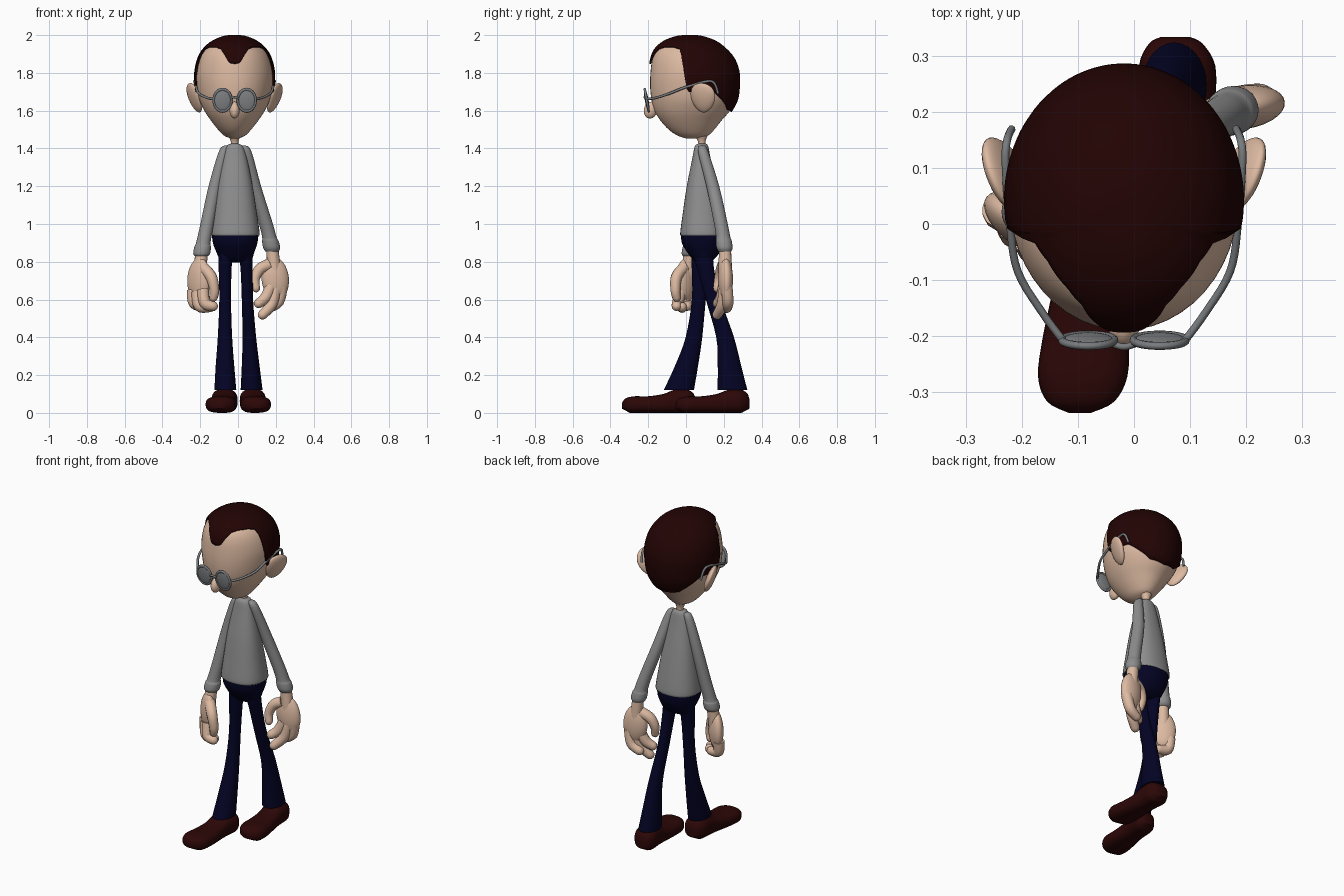
import bpy, bmesh, math
from mathutils import Vector

CX = -0.018  # centre line of the head


def material(name, r, g, b):
    m = bpy.data.materials.new(name)
    m.diffuse_color = (r, g, b, 1)
    return m


SKIN = material("skin", 0.72, 0.49, 0.36)
HAIR = material("dark brown hair", 0.016, 0.001, 0.001)
SWEATER = material("grey knit", 0.27, 0.27, 0.27)
NAVY = material("navy cloth", 0.001, 0.001, 0.018)
LEATHER = material("brown leather", 0.025, 0.002, 0.002)
FRAME = material("grey metal", 0.19, 0.20, 0.21)
LENS = material("grey lens", 0.23, 0.24, 0.25)


def spline(rows, u):
    """Catmull-Rom value at parameter u along a list of tuples."""
    i = min(int(u), len(rows) - 2)
    t = u - i
    p1, p2 = rows[i], rows[i + 1]
    p0, p3 = rows[max(i - 1, 0)], rows[min(i + 2, len(rows) - 1)]
    return [b + 0.5 * t * (c - a + t * (2*a - 5*b + 4*c - d + t * (3*(b - c) + d - a)))
            for a, b, c, d in zip(p0, p1, p2, p3)]


def resample(rows, sub=4):
    n = (len(rows) - 1) * sub
    return [spline(rows, k / sub) for k in range(n + 1)]


def finish(ob, mat):
    ob.data.materials.append(mat)
    for p in ob.data.polygons:
        p.use_smooth = True
    ob.data.set_sharp_from_angle(angle=math.radians(50))
    return ob


def skin_rings(name, rings, mat, caps=(True, True)):
    """Bridge equal rings of points into one surface."""
    bm = bmesh.new()
    vs = [[bm.verts.new(p) for p in r] for r in rings]
    n = len(rings[0])
    for a, b in zip(vs, vs[1:]):
        for i in range(n):
            bm.faces.new((a[i], a[(i + 1) % n], b[(i + 1) % n], b[i]))
    if caps[0]:
        bm.faces.new(vs[0])
    if caps[1]:
        bm.faces.new(vs[-1])
    bmesh.ops.recalc_face_normals(bm, faces=bm.faces)
    me = bpy.data.meshes.new(name)
    bm.to_mesh(me)
    bm.free()
    ob = bpy.data.objects.new(name, me)
    bpy.context.collection.objects.link(ob)
    return finish(ob, mat)


def angles(n):
    return [2 * math.pi * i / n for i in range(n)]


def soft(v, e):
    return math.copysign(abs(v) ** e, v)


def loft(name, rows, mat, n=28, e=1.0):
    """Rows are (z, x, y, rx, ry): a stack of level ellipses, boxier for e below 1."""
    return skin_rings(name, [[(x + rx * soft(math.cos(a), e), y + ry * soft(math.sin(a), e), z)
                              for a in angles(n)] for z, x, y, rx, ry in resample(rows)], mat)


def tube(name, pts, mat, n=14, round_end=False):
    """Points are (x, y, z, radius) along a free path."""
    rows = resample(pts, 5)
    if round_end:
        d = (Vector(rows[-1][:3]) - Vector(rows[-2][:3])).normalized()
        e, r = Vector(rows[-1][:3]), rows[-1][3]
        for a in (30, 60, 85):
            q = e + d * r * math.sin(math.radians(a))
            rows.append([*q, r * math.cos(math.radians(a))])
    rings, normal = [], Vector((0.3, 1, 0.1))
    for k, row in enumerate(rows):
        t = (Vector(rows[min(k + 1, len(rows) - 1)][:3]) - Vector(rows[max(k - 1, 0)][:3])).normalized()
        normal = (normal - t * normal.dot(t)).normalized()
        side = t.cross(normal)
        rings.append([Vector(row[:3]) + row[3] * (normal * math.cos(a) + side * math.sin(a))
                      for a in angles(n)])
    return skin_rings(name, rings, mat)


def ball(name, loc, scale, mat, rot=(0, 0, 0), taper=0):
    bpy.ops.mesh.primitive_uv_sphere_add(segments=28, ring_count=16, location=loc,
                                         rotation=[math.radians(r) for r in rot])
    ob = bpy.context.object
    ob.name, ob.scale = name, scale
    for v in ob.data.vertices:
        v.co.y *= 1 + taper * v.co.z
    return finish(ob, mat)


# Head: rows of height, front y, back y, half width
HEAD = [(1.453, 0.0, 0.06, 0.02), (1.468, -0.045, 0.115, 0.056), (1.5, -0.092, 0.15, 0.088),
        (1.55, -0.137, 0.19, 0.127), (1.6, -0.167, 0.233, 0.16), (1.66, -0.183, 0.265, 0.188),
        (1.73, -0.19, 0.275, 0.201), (1.8, -0.188, 0.274, 0.204), (1.87, -0.179, 0.25, 0.189),
        (1.92, -0.158, 0.208, 0.161), (1.96, -0.112, 0.155, 0.115), (1.985, -0.045, 0.085, 0.055),
        (1.99, 0.02, 0.03, 0.004)]


def head_point(u, a, grow=1.0):
    """Angle a runs from the front (0) round the head."""
    z, yf, yb, hw = spline(HEAD, u)
    y = (yf + yb) / 2 - (yb - yf) / 2 * math.cos(a)
    return (CX + grow * hw * math.sin(a), 0.05 + grow * (y - 0.05), 1.75 + grow * (z - 1.75))


top = len(HEAD) - 1
skin_rings("head", [[head_point(k / 4, a) for a in angles(48)] for k in range(top * 4 + 1)], SKIN)

# Hair: shell from the crown down to a hairline given by angle
LINE = [(0, 1.845), (8, 1.85), (16, 1.89), (26, 1.922), (40, 1.932), (60, 1.932), (72, 1.922),
        (76, 1.88), (79, 1.73), (84, 1.70), (116, 1.70), (130, 1.66), (150, 1.61), (180, 1.598)]


def hairline(a):
    d = math.degrees(a)
    d = min(d, 360 - d)
    for (d0, z0), (d1, z1) in zip(LINE, LINE[1:]):
        if d <= d1 + 1e-6:
            z = z0 + (z1 - z0) * (d - d0) / (d1 - d0)
            break
    lo, hi = 0, top
    for _ in range(30):
        mid = (lo + hi) / 2
        lo, hi = (mid, hi) if spline(HEAD, mid)[0] < z else (lo, mid)
    return lo


cols = [(a, hairline(a)) for a in angles(120)]
hair = skin_rings("hair", [[head_point(u + (top - u) * k / 20, a, 1.03) for a, u in cols]
                           for k in range(21)], HAIR, (False, True))
mod = hair.modifiers.new("thickness", "SOLIDIFY")
mod.thickness, mod.offset = 0.008, 0

# Nose and neck
ball("nose", (CX, -0.187, 1.603), (0.027, 0.036, 0.045), SKIN, (-15, 0, 0))
loft("neck", [(1.39, CX, 0.085, 0.02, 0.02), (1.44, CX, 0.083, 0.021, 0.021),
              (1.49, CX, 0.075, 0.045, 0.05)], SKIN)

# Ears and glasses, both sides
for s, side in ((-1, "left"), (1, "right")):
    ball(side + "_ear", (CX + s * 0.211, 0.09, 1.668), (0.024, 0.068, 0.082), SKIN,
         (-6, s * 19, -s * 22), 0.2)
    lx = CX + s * 0.064
    ball(side + "_lens", (lx, -0.208, 1.655), (0.047, 0.010, 0.06), LENS, (10, 0, 0))
    bpy.ops.mesh.primitive_torus_add(major_radius=0.047, minor_radius=0.007, major_segments=32,
                                     minor_segments=10, location=(lx, -0.208, 1.655),
                                     rotation=(math.radians(100), 0, 0))
    rim = bpy.context.object
    rim.name, rim.scale = side + "_rim", (1, 1.25, 1)
    finish(rim, FRAME)
    tube(side + "_temple", [(CX + s * x, y, z, 0.007) for x, y, z in
         ((0.108, -0.21, 1.662), (0.145, -0.16, 1.668), (0.19, -0.085, 1.692), (0.204, 0, 1.725),
          (0.212, 0.11, 1.755), (0.209, 0.15, 1.745), (0.201, 0.17, 1.69))], FRAME, 8)
tube("bridge", [(CX + x, -0.214 - d, 1.665 + d, 0.006)
                for x, d in ((-0.022, 0), (0, 0.006), (0.022, 0))], FRAME, 8)

# Torso and hips
loft("torso", [(1.425, CX, 0.085, 0.022, 0.022), (1.41, CX, 0.082, 0.045, 0.036),
               (1.35, CX, 0.082, 0.065, 0.048), (1.2, -0.017, 0.083, 0.095, 0.079),
               (1.05, -0.016, 0.086, 0.117, 0.104), (0.95, -0.015, 0.087, 0.13, 0.118),
               (0.94, -0.015, 0.087, 0.124, 0.112)], SWEATER, 36, 0.86)
loft("hips", [(0.955, -0.015, 0.087, 0.124, 0.114), (0.9, -0.015, 0.088, 0.118, 0.11),
              (0.85, -0.014, 0.092, 0.1, 0.086), (0.815, -0.012, 0.093, 0.085, 0.058),
              (0.795, -0.012, 0.09, 0.05, 0.03)], NAVY, 36, 0.88)

# Flared trouser legs
loft("left_leg", [(0.87, -0.064, 0.085, 0.042, 0.06), (0.78, -0.068, 0.078, 0.035, 0.048),
                  (0.6, -0.068, 0.068, 0.031, 0.037), (0.4, -0.069, 0.042, 0.038, 0.044),
                  (0.25, -0.069, 0.003, 0.049, 0.061), (0.12, -0.067, -0.038, 0.058, 0.08)], NAVY)
loft("right_leg", [(0.87, 0.036, 0.09, 0.042, 0.06), (0.78, 0.045, 0.1, 0.033, 0.046),
                   (0.6, 0.05, 0.145, 0.03, 0.04), (0.4, 0.06, 0.207, 0.036, 0.047),
                   (0.25, 0.067, 0.23, 0.047, 0.062), (0.12, 0.072, 0.246, 0.058, 0.079)], NAVY)

# Shoes: rows of distance from heel, half width, height
SHOE = [(0, 0.025, 0.075), (0.012, 0.048, 0.105), (0.05, 0.068, 0.125), (0.11, 0.066, 0.122),
        (0.17, 0.067, 0.1), (0.25, 0.077, 0.088), (0.32, 0.08, 0.088), (0.365, 0.06, 0.078),
        (0.385, 0.02, 0.055)]


def shoe(name, heel, toe):
    rings = []
    for d, w, h in resample(SHOE):
        t, low = d / 0.385, 0.022 * max(0, 1 - min(d, 0.385 - d) / 0.04)
        c = [heel[i] + (toe[i] - heel[i]) * t for i in (0, 1)]
        rings.append([(c[0] + w * soft(math.cos(a), 0.75), c[1],
                       low + (h - low) * (0.5 + 0.5 * soft(math.sin(a), 0.75))) for a in angles(24)])
    skin_rings(name, rings, LEATHER)


shoe("left_shoe", (-0.066, 0.05), (-0.097, -0.338))
shoe("right_shoe", (0.074, 0.335), (0.099, -0.055))

# Sleeves ending in a rolled cuff
loft("left_sleeve", [(1.415, -0.06, 0.083, 0.012, 0.012), (1.385, -0.075, 0.082, 0.026, 0.027),
                     (1.2, -0.122, 0.07, 0.034, 0.034), (1.0, -0.163, 0.045, 0.036, 0.036),
                     (0.9, -0.184, 0.03, 0.038, 0.038), (0.88, -0.187, 0.027, 0.044, 0.044),
                     (0.845, -0.192, 0.022, 0.045, 0.045), (0.83, -0.193, 0.02, 0.036, 0.036)], SWEATER)
loft("right_sleeve", [(1.415, 0.028, 0.088, 0.012, 0.012), (1.385, 0.045, 0.09, 0.026, 0.027),
                      (1.2, 0.088, 0.142, 0.034, 0.034), (1.0, 0.148, 0.185, 0.037, 0.036),
                      (0.93, 0.166, 0.197, 0.038, 0.038), (0.91, 0.171, 0.2, 0.044, 0.042),
                      (0.875, 0.178, 0.204, 0.045, 0.043), (0.855, 0.18, 0.206, 0.036, 0.034)], SWEATER)


def hand(side, wrist, palm, turn, tilt, fingers):
    tube(side + "_wrist", [(*wrist, 0.032), (*palm, 0.038)], SKIN)
    ball(side + "_palm", palm, (0.073, 0.039, 0.115), SKIN, (0, tilt, turn))
    for label, path in zip(("thumb", "index_finger", "middle_finger", "little_finger"), fingers):
        radii = [0.032, 0.030, 0.026, 0.022]
        tube(side + "_" + label, [(*p, r) for p, r in zip(path, radii)], SKIN, 12, True)


# Relaxed hands with curled fingers
hand("left", (-0.192, 0.022, 0.86), (-0.206, 0.004, 0.705), -38, 4,
     [((-0.185, -0.01, 0.77), (-0.142, -0.05, 0.72), (-0.125, -0.056, 0.65), (-0.13, -0.05, 0.61)),
      ((-0.185, -0.025, 0.65), (-0.175, -0.045, 0.58), (-0.132, -0.05, 0.565)),
      ((-0.215, 0.0, 0.64), (-0.205, -0.018, 0.565), (-0.145, -0.022, 0.56)),
      ((-0.24, 0.025, 0.65), (-0.232, 0.015, 0.58), (-0.175, 0.005, 0.565))])
hand("right", (0.18, 0.206, 0.88), (0.197, 0.209, 0.71), 8, -6,
     [((0.165, 0.2, 0.785), (0.115, 0.187, 0.76), (0.09, 0.175, 0.71), (0.095, 0.165, 0.66)),
      ((0.175, 0.2, 0.67), (0.145, 0.187, 0.61), (0.11, 0.167, 0.58)),
      ((0.2, 0.205, 0.66), (0.178, 0.192, 0.575), (0.13, 0.165, 0.52)),
      ((0.233, 0.215, 0.67), (0.215, 0.222, 0.59), (0.165, 0.217, 0.555))])
